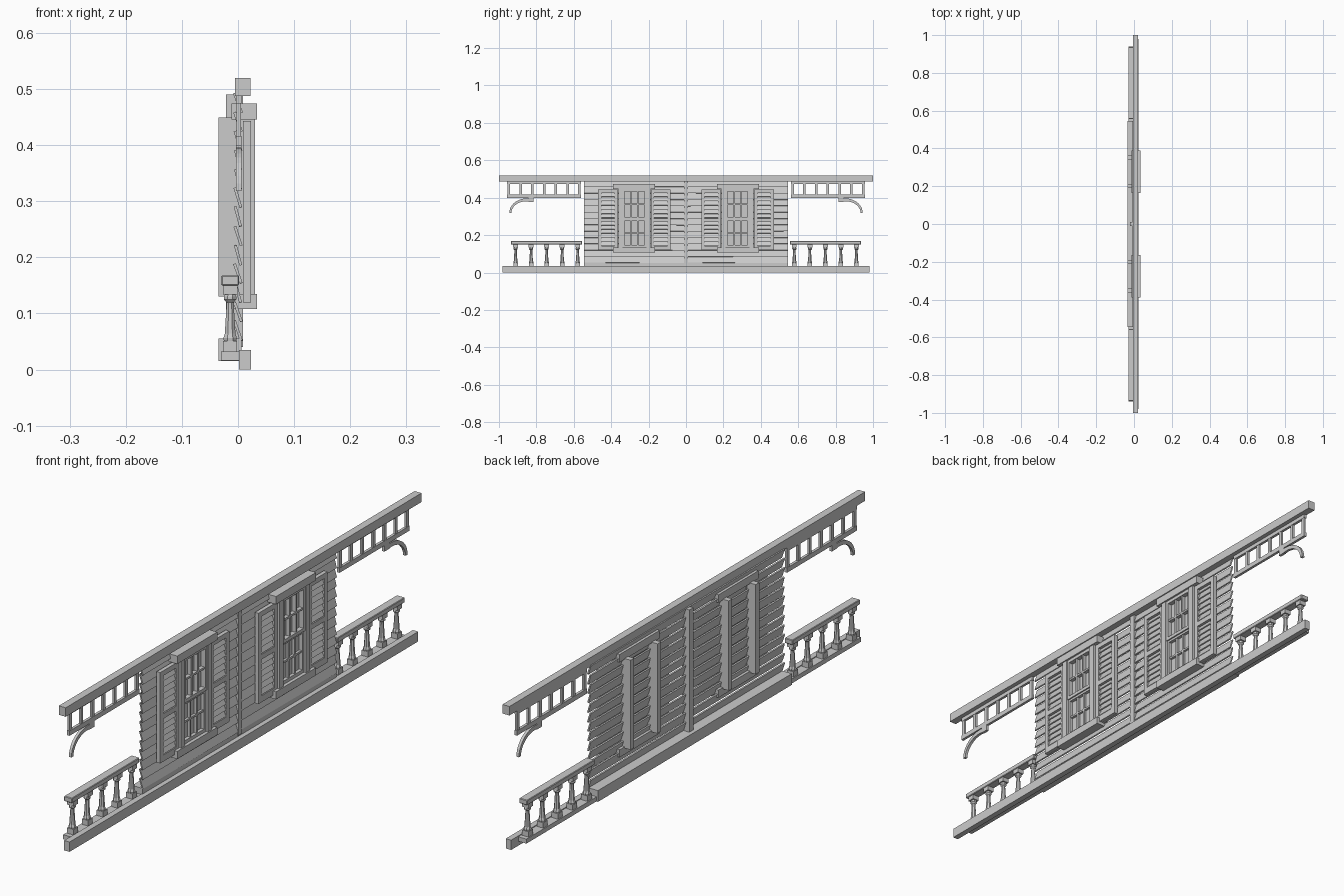
import bpy, bmesh, math, random
from mathutils import Matrix, Vector

if "Cube" in bpy.data.objects:
    bpy.data.objects.remove(bpy.data.objects["Cube"])

random.seed(4)


def new_object(name, bm):
    bmesh.ops.recalc_face_normals(bm, faces=bm.faces)
    me = bpy.data.meshes.new(name)
    bm.to_mesh(me)
    bm.free()
    ob = bpy.data.objects.new(name, me)
    bpy.context.collection.objects.link(ob)
    return ob


def add_box(bm, x0, x1, y0, y1, z0, z1, tilt=0.0, roll=0.0):
    c = Vector(((x0 + x1) / 2, (y0 + y1) / 2, (z0 + z1) / 2))
    m = (Matrix.Translation(c) @ Matrix.Rotation(tilt, 4, 'Y') @ Matrix.Rotation(roll, 4, 'X')
         @ Matrix.Diagonal((x1 - x0, y1 - y0, z1 - z0, 1)))
    bmesh.ops.create_cube(bm, size=1, matrix=m)


def boxes(name, items, bevel=0.0):
    bm = bmesh.new()
    for it in items:
        add_box(bm, *it)
    if bevel:
        bmesh.ops.bevel(bm, geom=bm.edges[:], offset=bevel, segments=1, affect='EDGES')
    return new_object(name, bm)


def mirrored(ob):
    # mirror across the middle of the wall
    m = ob.modifiers.new("mirror", 'MIRROR')
    m.use_axis = (False, True, False)
    return ob


# long beams and base
boxes("top_beam", [(-0.005, 0.022, -1, 1, 0.488, 0.52)])
boxes("bottom_beam", [(0.002, 0.023, -0.98, 0.98, 0, 0.035)])
boxes("wall_base", [(-0.035, 0.006, -0.545, 0.545, 0.015, 0.055)])
boxes("centre_post", [(-0.021, 0.009, -0.011, 0.011, 0.04, 0.49)])
mirrored(boxes("porch_floor_edge", [(-0.03, 0.004, 0.545, 0.94, 0.016, 0.032)]))

# lapped siding, each board leaning outward at its lower edge
bm = bmesh.new()
n = 13
step = (0.492 - 0.052) / n
for i in range(n):
    z = 0.052 + step * (i + 0.5)
    for side in (-1, 1):
        a, b = sorted((0, side * 0.545))
        add_box(bm, -0.0025, 0.0025, a, b, z - step * 0.54, z + step * 0.54,
                -0.30 + random.uniform(-0.05, 0.05), random.uniform(-0.005, 0.005))
new_object("siding", bm)

# window surround
Y0, Y1 = 0.19, 0.362
mirrored(boxes("window_frame", [
    (0.0, 0.030, Y0, Y0 + 0.022, 0.13, 0.45), (0.0, 0.030, Y1 - 0.022, Y1, 0.13, 0.45)]))
mirrored(boxes("window_cap", [(-0.012, 0.034, 0.165, 0.39, 0.446, 0.474)]))
mirrored(boxes("window_sill", [(-0.012, 0.034, 0.165, 0.39, 0.108, 0.135)]))
mirrored(boxes("window_back_posts", [
    (-0.035, 0.002, Y0, Y0 + 0.02, 0.13, 0.449), (-0.035, 0.002, Y1 - 0.02, Y1, 0.13, 0.449)]))
mirrored(boxes("window_pane", [(0.006, 0.010, Y0, Y1, 0.13, 0.45)]))

# sashes, three panes wide and two high
a, b = Y0 + 0.02, Y1 - 0.02
for name, z0, z1, x1 in (("lower_sash", 0.135, 0.288, 0.022), ("upper_sash", 0.284, 0.446, 0.027)):
    x0, r, t = 0.008, 0.012, 0.007
    items = [(x0, x1, a, b, z0, z0 + r), (x0, x1, a, b, z1 - r, z1),
             (x0, x1, a, a + r, z0 + r, z1 - r), (x0, x1, b - r, b, z0 + r, z1 - r)]
    zm = (z0 + z1) / 2
    items.append((x0, x1 - 0.003, a + r, b - r, zm - t / 2, zm + t / 2))
    for k in (1, 2):
        y = a + r + (b - a - 2 * r) * k / 3
        items.append((x0, x1 - 0.003, y - t / 2, y + t / 2, z0 + r, z1 - r))
    mirrored(boxes(name, items))

# louvred shutters
for name, y0, y1 in (("inner_shutter", 0.082, 0.188), ("outer_shutter", 0.364, 0.470)):
    x0, x1, r = 0.009, 0.023, 0.017
    items = [(x0, x1, y0, y0 + r, 0.12, 0.443), (x0, x1, y1 - r, y1, 0.12, 0.443)]
    for z0, z1 in ((0.12, 0.143), (0.272, 0.29), (0.425, 0.443)):
        items.append((x0, x1, y0 + r, y1 - r, z0, z1))
    items.append((x0, x0 + 0.003, y0 + r, y1 - r, 0.13, 0.435))
    for z0, z1 in ((0.143, 0.272), (0.29, 0.425)):
        for k in range(6):
            z = z0 + (z1 - z0) * (k + 0.5) / 6
            items.append((0.014, 0.018, y0 + r, y1 - r, z - 0.010, z + 0.010, -0.45))
    mirrored(boxes(name, items))

# frieze of rails and spindles under the beam
mirrored(boxes("frieze_rails", [(-0.004, 0.006, 0.562, 0.956, 0.474, 0.489),
                                (-0.004, 0.006, 0.562, 0.956, 0.399, 0.416)]))
mirrored(boxes("frieze_spindles", [
    (-0.003, 0.005, y - 0.0065, y + 0.0065, 0.414, 0.476)
    for y in (0.57 + 0.0628 * i for i in range(7))]))

# curved bracket: quarter arch swept as a strip
bm = bmesh.new()
rings = []
seg = 10
for i in range(seg + 1):
    t = math.radians(100 - 100 * i / seg)
    w = 0.016 - 0.005 * i / seg
    ring = []
    for d in (0, w):
        y = 0.853 + (0.092 - d) * math.cos(t)
        z = 0.318 + (0.078 - d) * math.sin(t)
        ring += [bm.verts.new((x, y, z)) for x in ((-0.004, 0.006) if d == 0 else (0.006, -0.004))]
    rings.append(ring)
for p, q in zip(rings, rings[1:]):
    for k in range(4):
        bm.faces.new((p[k], p[(k + 1) % 4], q[(k + 1) % 4], q[k]))
bm.faces.new(rings[0])
bm.faces.new(rings[-1])
add_box(bm, -0.004, 0.006, 0.815, 0.842, 0.378, 0.401)
mirrored(new_object("arch_bracket", bm))

# handrail
mirrored(boxes("handrail", [(-0.030, 0.002, 0.556, 0.936, 0.150, 0.168)], bevel=0.002))

# turned balusters with square base and cap
bm = bmesh.new()
profile = [(0.011, 0.050), (0.012, 0.056), (0.0095, 0.064), (0.0065, 0.115), (0.0065, 0.120),
           (0.011, 0.125), (0.011, 0.130), (0.008, 0.136)]
cx = -0.014
for y in (0.579, 0.662, 0.745, 0.828, 0.911):
    add_box(bm, cx - 0.0125, cx + 0.0125, y - 0.0125, y + 0.0125, 0.030, 0.051)
    add_box(bm, cx - 0.013, cx + 0.013, y - 0.013, y + 0.013, 0.134, 0.151)
    rings = [[bm.verts.new((cx + r * math.cos((k + .5) * math.pi / 4) * 1.08,
                            y + r * math.sin((k + .5) * math.pi / 4) * 1.08, z)) for k in range(8)]
             for r, z in profile]
    for p, q in zip(rings, rings[1:]):
        for k in range(8):
            bm.faces.new((p[k], p[(k + 1) % 8], q[(k + 1) % 8], q[k]))
mirrored(new_object("balusters", bm))
